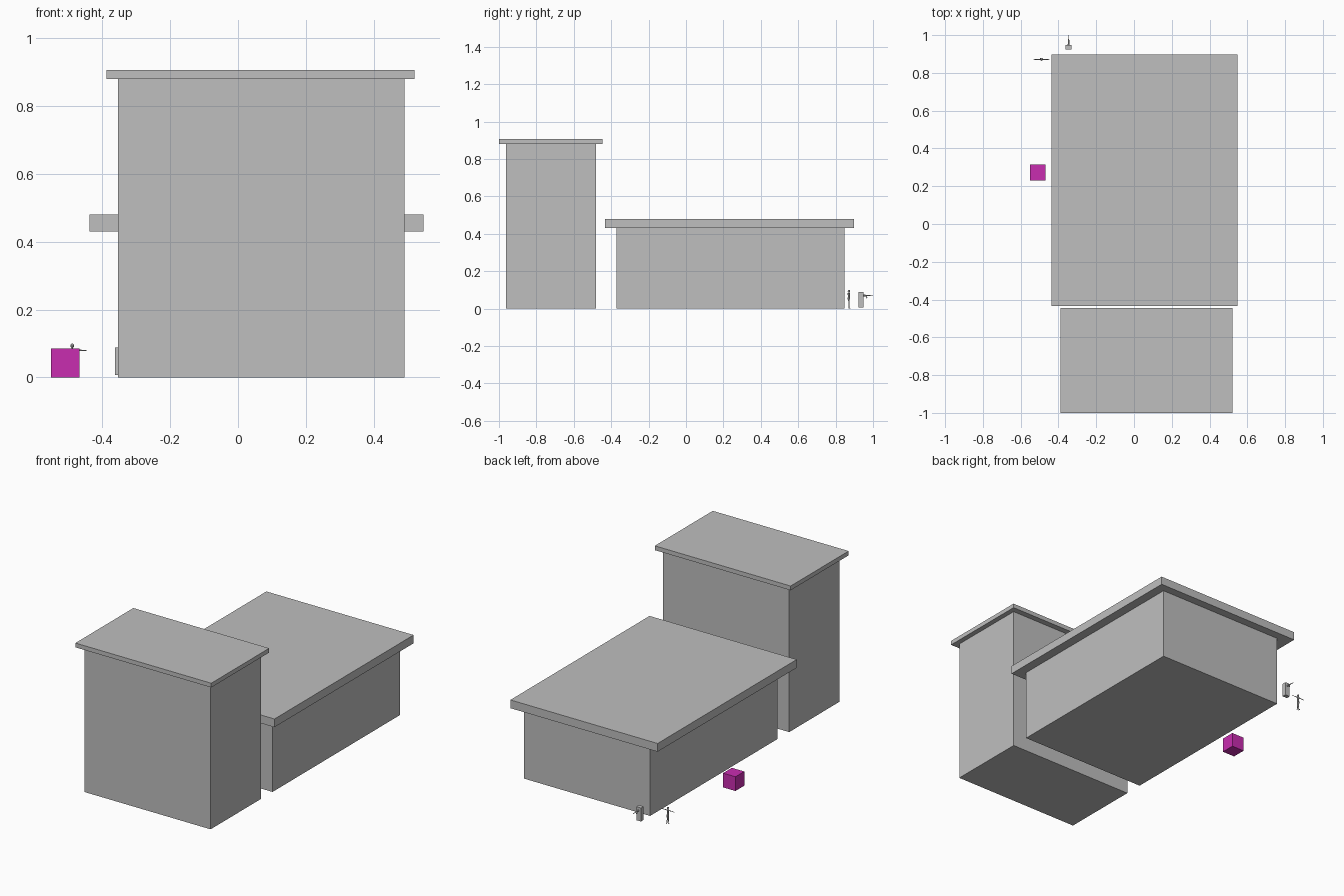
import bpy, bmesh, math
from mathutils import Vector

if "Cube" in bpy.data.objects:
    bpy.data.objects.remove(bpy.data.objects["Cube"])


def material(name, rgb):
    m = bpy.data.materials.new(name)
    m.diffuse_color = (*rgb, 1)
    m.use_nodes = True
    m.node_tree.nodes["Principled BSDF"].inputs["Base Color"].default_value = m.diffuse_color
    return m


GREY = material("plain grey", (0.52, 0.52, 0.52))
MAGENTA = material("magenta", (0.584, 0.026, 0.434))


def finish(name, bm, mat):
    bmesh.ops.recalc_face_normals(bm, faces=bm.faces)
    me = bpy.data.meshes.new(name)
    bm.to_mesh(me)
    bm.free()
    me.materials.append(mat)
    ob = bpy.data.objects.new(name, me)
    bpy.context.collection.objects.link(ob)
    return ob


def box(name, x, y, z, mat=GREY):
    """Box from (min, max) pairs on each axis."""
    bm = bmesh.new()
    bmesh.ops.create_cube(bm, size=1)
    for v in bm.verts:
        v.co = [(r[0] + r[1]) / 2 + c * (r[1] - r[0]) for c, r in zip(v.co, (x, y, z))]
    return finish(name, bm, mat)


def limb(bm, a, b, r1, r2, sides=8):
    """Tapered rod between two points."""
    a, b = Vector(a), Vector(b)
    rot = (b - a).to_track_quat('Z', 'Y').to_matrix()
    res = bmesh.ops.create_cone(bm, cap_ends=True, segments=sides, radius1=r1,
                                radius2=r2, depth=(b - a).length)
    for v in res["verts"]:
        v.co = rot @ v.co + (a + b) / 2


# tall building
box("tower_walls", (-0.354, 0.491), (-0.963, -0.481), (0, 0.88))
box("tower_roof", (-0.388, 0.521), (-1.0, -0.446), (0.88, 0.906))

# low building behind it
box("hall_walls", (-0.353, 0.491), (-0.371, 0.847), (0, 0.43))
box("hall_roof", (-0.438, 0.547), (-0.433, 0.897), (0.43, 0.48))

# magenta crate
box("crate", (-0.551, -0.468), (0.23, 0.314), (0, 0.086), MAGENTA)

# standing figure with outstretched arms
cx, cy = -0.489, 0.871
bm = bmesh.new()
for s in (-1, 1):
    limb(bm, (cx + s * 0.006, cy, 0.004), (cx + s * 0.004, cy, 0.027), 0.0022, 0.003)
    limb(bm, (cx + s * 0.004, cy, 0.027), (cx + s * 0.004, cy, 0.052), 0.003, 0.004)
    limb(bm, (cx + s * 0.006, cy - 0.003, 0.002), (cx + s * 0.006, cy + 0.009, 0.001), 0.0022, 0.0015)
    limb(bm, (cx + s * 0.006, cy, 0.080), (cx + s * 0.024, cy, 0.080), 0.0026, 0.002)
    limb(bm, (cx + s * 0.024, cy, 0.080), (cx + s * 0.043, cy, 0.079), 0.002, 0.0012)
limb(bm, (cx, cy, 0.050), (cx, cy, 0.066), 0.007, 0.0055)
limb(bm, (cx, cy, 0.066), (cx, cy, 0.083), 0.0055, 0.007)
limb(bm, (cx, cy, 0.083), (cx, cy, 0.090), 0.0025, 0.0025)
head = bmesh.ops.create_uvsphere(bm, u_segments=10, v_segments=8, radius=1)
for v in head["verts"]:
    v.co = (cx + v.co.x * 0.0055, cy + v.co.y * 0.0065, 0.0935 + v.co.z * 0.007)
finish("standing_figure", bm, GREY)

# small upright cabinet with a nozzle pointing backwards
box("cabinet", (-0.362, -0.331), (0.923, 0.948), (0.007, 0.089))
bm = bmesh.new()
px = -0.346
limb(bm, (px, 0.948, 0.070), (px, 0.978, 0.070), 0.005, 0.003)
limb(bm, (px, 0.976, 0.070), (px, 1.0, 0.069), 0.0022, 0.0015)
limb(bm, (px, 0.962, 0.068), (px, 0.968, 0.056), 0.003, 0.002)
finish("nozzle", bm, GREY)
